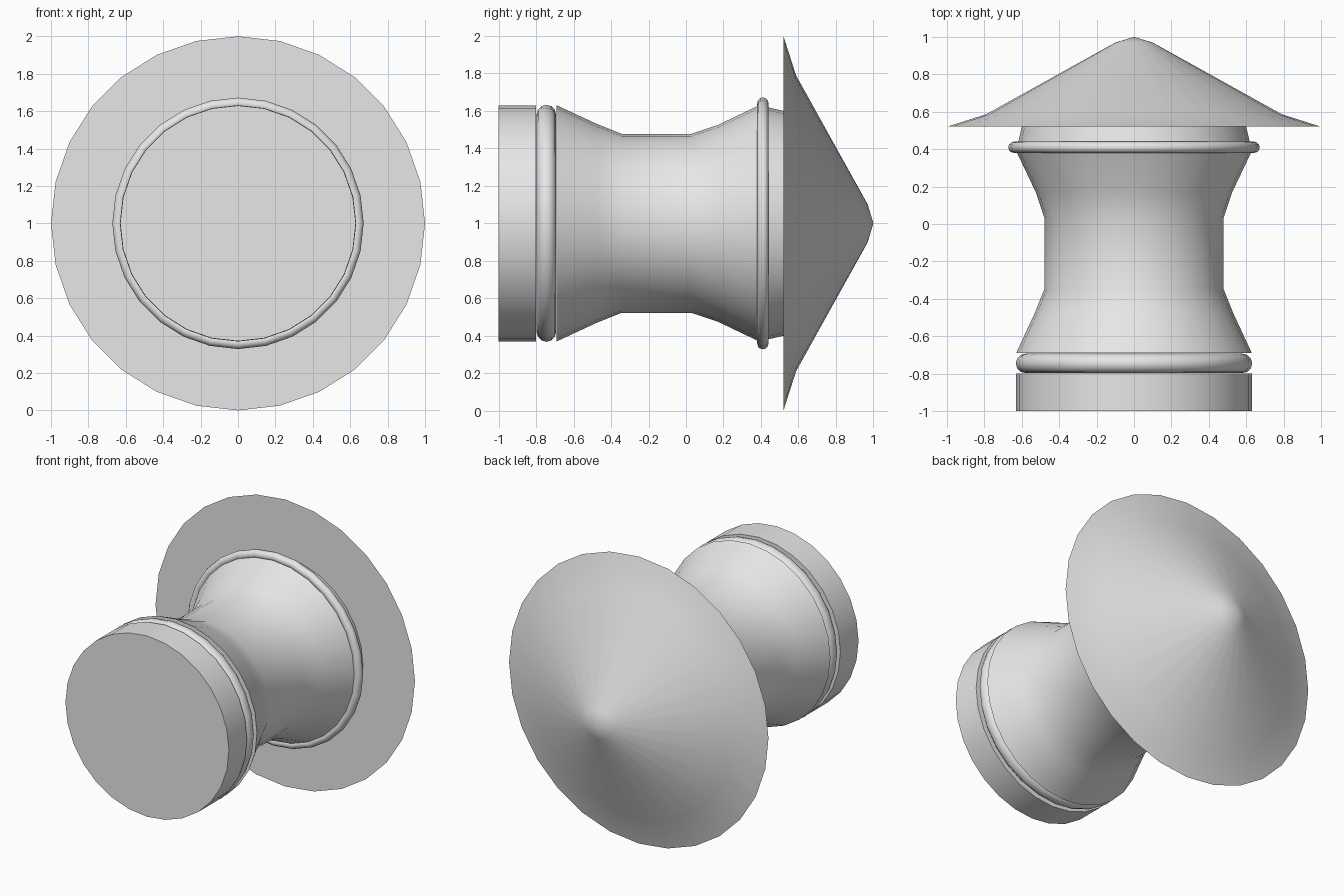
import bpy
import bmesh
from math import radians, sin, cos, pi
from mathutils import Matrix

cube = bpy.data.objects.get("Cube")
if cube:
    bpy.data.objects.remove(cube, do_unlink=True)

SIDES = 28

grey = bpy.data.materials.new("plain grey")
grey.use_nodes = True
colour = (0.8, 0.8, 0.8, 1)
grey.diffuse_color = colour
grey.node_tree.nodes["Principled BSDF"].inputs["Base Color"].default_value = colour


def lathe(name, profile, closed=False, angle=35):
    """Spin (radius, y) points around the lengthwise axis at z = 1."""
    bm = bmesh.new()
    verts = [bm.verts.new((0, y, r)) for r, y in profile]
    pairs = list(zip(verts, verts[1:]))
    if closed:
        pairs.append((verts[-1], verts[0]))
    edges = [bm.edges.new(p) for p in pairs]
    bmesh.ops.spin(bm, geom=verts + edges, cent=(0, 0, 0), axis=(0, 1, 0),
                   angle=2 * pi, steps=SIDES, use_merge=True)
    bmesh.ops.remove_doubles(bm, verts=bm.verts, dist=0.0005)
    bmesh.ops.recalc_face_normals(bm, faces=bm.faces)
    bm.transform(Matrix.Translation((0, 0, 1)))
    mesh = bpy.data.meshes.new(name)
    bm.to_mesh(mesh)
    bm.free()
    mesh.materials.append(grey)
    obj = bpy.data.objects.new(name, mesh)
    bpy.context.collection.objects.link(obj)
    bpy.ops.object.select_all(action="DESELECT")
    obj.select_set(True)
    bpy.context.view_layer.objects.active = obj
    bpy.ops.object.shade_smooth_by_angle(angle=radians(angle))
    return obj


def ring(name, radius, y, thickness, steps=12):
    angles = [2 * pi * i / steps for i in range(steps)]
    lathe(name, [(radius + thickness * cos(a), y + thickness * sin(a))
                 for a in angles], closed=True, angle=60)


# Flat end drum and the thick bead behind it
lathe("end_drum", [(0, -1), (0.63, -1), (0.63, -0.8), (0, -0.8)])
ring("drum_bead", 0.58, -0.745, 0.052)

# Waisted neck, flaring at both ends
lathe("neck", [(0, -0.69), (0.63, -0.69), (0.53, -0.475), (0.478, -0.345),
               (0.478, 0.03), (0.525, 0.17), (0.63, 0.39), (0.60, 0.52)])

# Thin bead under the cap
ring("cap_bead", 0.642, 0.41, 0.03)

# Wide cap with a flared rim and a blunt point
lathe("cone_cap", [(0, 0.52), (1, 0.52), (0.79, 0.587), (0.1, 0.97), (0, 1)])
